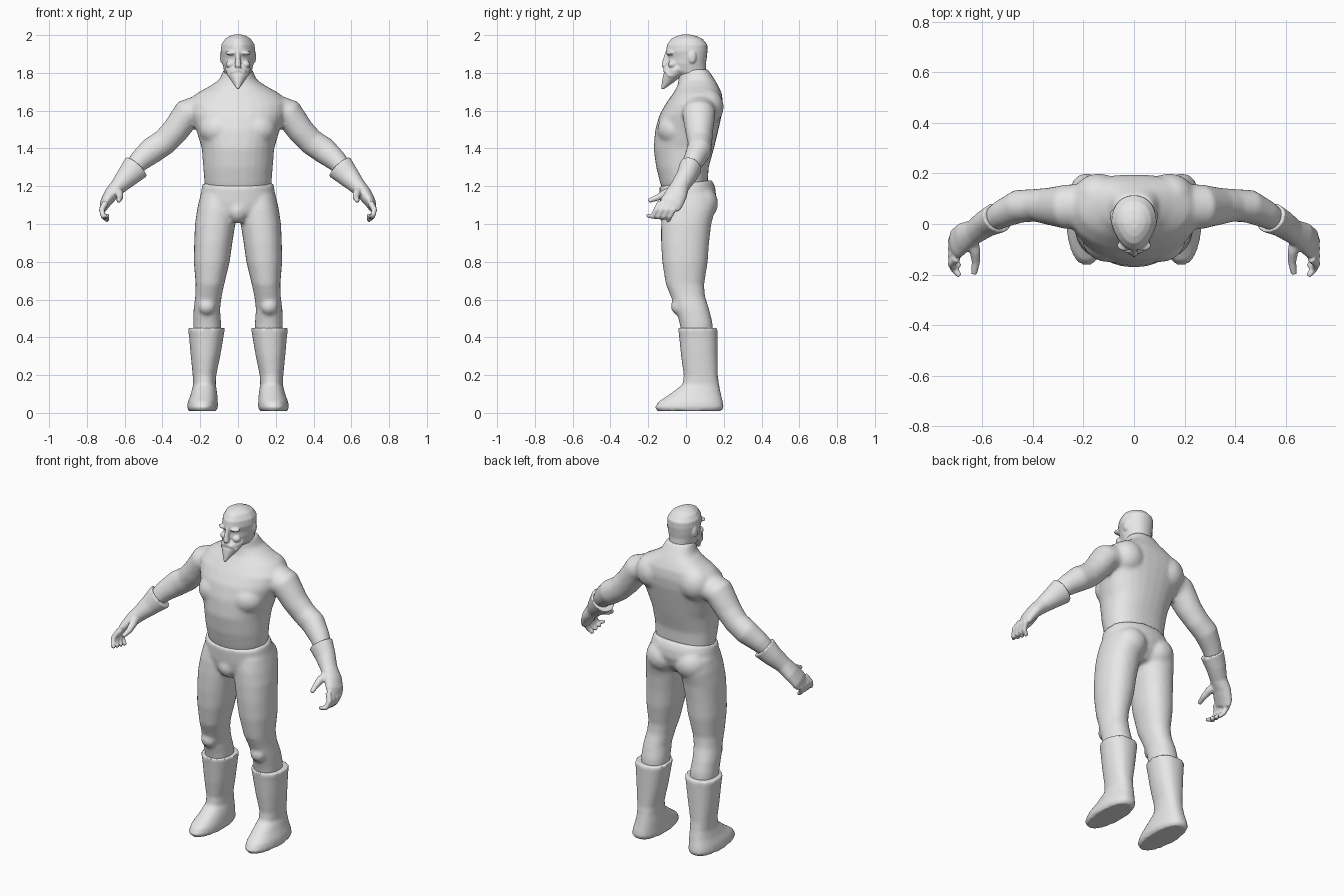
import bpy, bmesh, math
from mathutils import Vector, Matrix

grey = bpy.data.materials.new("plain_grey")
grey.diffuse_color = (0.8, 0.8, 0.8, 1)


def skin(bm, rings):
    """Join rings of points into a closed tube."""
    loops = [[bm.verts.new(p) for p in r] for r in rings]
    n = len(loops[0])
    for a, b in zip(loops, loops[1:]):
        for i in range(n):
            j = (i + 1) % n
            bm.faces.new((a[i], a[j], b[j], b[i]))
    bm.faces.new(loops[0][::-1])
    bm.faces.new(loops[-1])


def power(v, e):
    return math.copysign(abs(v) ** (2 / e), v)


def stack(bm, rows, e=2.2, n=28, back=0.0, taper=0.0, tilt=0.0):
    """Level slices: z, x min, x max, y front, y back."""
    rings = []
    for z, x0, x1, y0, y1 in rows:
        ring = []
        for i in range(n):
            t = 2 * math.pi * i / n
            c, s = power(math.cos(t), e), power(math.sin(t), e)
            x = (x0 + x1) / 2 + (x1 - x0) / 2 * c * (1 - taper * max(0, -s))
            y = (y0 + y1) / 2 + (y1 - y0) / 2 * s + back * c * c
            ring.append((x, y, z + tilt * s))
        rings.append(ring)
    skin(bm, rings)


def tube(bm, pts, n=20):
    """Limb along a path: x, y, z, radius along y, radius across."""
    ctr = [Vector(p[:3]) for p in pts]
    rings = []
    for k, p in enumerate(pts):
        d = (ctr[min(k + 1, len(pts) - 1)] - ctr[max(k - 1, 0)]).normalized()
        ref = Vector((0, 1, 0)) if abs(d.y) < 0.8 else Vector((0, 0, 1))
        u = (ref - d * ref.dot(d)).normalized()
        v = u.cross(d)
        rings.append([ctr[k] + v * p[4] * math.cos(2 * math.pi * i / n)
                      + u * p[3] * math.sin(2 * math.pi * i / n) for i in range(n)])
    skin(bm, rings)


def ball(bm, c, r):
    bmesh.ops.create_uvsphere(bm, u_segments=20, v_segments=12, radius=1,
                              matrix=Matrix.Translation(c) @ Matrix.Diagonal((*r, 1)))


def mirror(bm):
    """Copy everything so far to the other side."""
    new = bmesh.ops.duplicate(bm, geom=bm.verts[:] + bm.edges[:] + bm.faces[:])["geom"]
    for v in new:
        if isinstance(v, bmesh.types.BMVert):
            v.co.x *= -1


def finish(name, bm, voxel, smooth):
    """Fuse the overlapping masses into one soft skin."""
    bmesh.ops.recalc_face_normals(bm, faces=bm.faces)
    me = bpy.data.meshes.new(name)
    bm.to_mesh(me)
    bm.free()
    me.materials.append(grey)
    me.polygons.foreach_set("use_smooth", [True] * len(me.polygons))
    ob = bpy.data.objects.new(name, me)
    bpy.context.collection.objects.link(ob)
    m = ob.modifiers.new("fuse", "REMESH")
    m.mode, m.voxel_size, m.use_smooth_shade = "VOXEL", voxel, True
    s = ob.modifiers.new("soften", "SMOOTH")
    s.factor, s.iterations = 0.5, smooth
    return ob


# Upper body: arms, shoulder blades and chest, then trunk
bm = bmesh.new()
tube(bm, [(.17, .07, 1.615, .09, .08), (.27, .068, 1.583, .088, .08),
          (.335, .07, 1.49, .074, .072), (.39, .074, 1.433, .065, .07),
          (.455, .07, 1.39, .066, .071), (.52, .04, 1.335, .056, .058),
          (.57, .01, 1.28, .045, .045)])
ball(bm, (.14, .11, 1.62), (.10, .09, .10))
ball(bm, (.10, -.06, 1.50), (.105, .092, .09))
mirror(bm)
stack(bm, [(1.16, -.165, .165, -.12, .11), (1.22, -.178, .178, -.138, .115),
           (1.30, -.184, .184, -.158, .12), (1.40, -.192, .192, -.172, .148),
           (1.50, -.222, .222, -.163, .172), (1.58, -.252, .252, -.140, .190),
           (1.64, -.262, .262, -.105, .196), (1.69, -.222, .222, -.07, .19),
           (1.73, -.150, .150, -.045, .172), (1.765, -.098, .098, -.04, .152),
           (1.82, -.075, .075, -.035, .115)], back=.015)
finish("upper_body", bm, .011, 5)

# Pelvis and legs
bm = bmesh.new()
stack(bm, [(.40, .09, .235, -.02, .145), (.48, .09, .237, -.035, .14),
           (.55, .095, .235, -.055, .122), (.62, .086, .226, -.082, .100),
           (.68, .073, .224, -.107, .096), (.80, .044, .234, -.126, .115),
           (.90, .030, .232, -.132, .122), (1.0, .014, .228, -.132, .134),
           (1.08, .008, .216, -.128, .155), (1.15, .004, .20, -.115, .15)])
ball(bm, (.165, -.045, .565), (.045, .035, .045))
ball(bm, (.095, .085, 1.11), (.095, .085, .09))
mirror(bm)
stack(bm, [(1.02, -.06, .06, -.10, .10), (1.07, -.14, .14, -.13, .14),
           (1.13, -.202, .202, -.137, .16), (1.18, -.194, .194, -.14, .155),
           (1.217, -.186, .186, -.142, .138)], tilt=.016)
ball(bm, (0, -.085, 1.07), (.055, .06, .065))
finish("trousers", bm, .011, 4)

# Boots
bm = bmesh.new()
stack(bm, [(.01, .115, .262, -.152, .188), (.03, .106, .270, -.164, .20),
           (.06, .107, .265, -.145, .195), (.10, .110, .250, -.085, .185),
           (.15, .117, .237, -.018, .175), (.20, .115, .240, -.012, .168),
           (.30, .094, .250, -.026, .167), (.40, .077, .259, -.036, .167),
           (.45, .068, .266, -.042, .167)], e=2.4, taper=.12)
mirror(bm)
finish("boots", bm, .010, 2)

# Gloves with curled fingers and a thumb
bm = bmesh.new()
tube(bm, [(.538, .025, 1.303, .061, .075), (.585, .002, 1.252, .054, .06),
          (.63, -.03, 1.203, .049, .045), (.67, -.05, 1.16, .058, .038),
          (.70, -.075, 1.115, .062, .030), (.712, -.088, 1.085, .055, .02)])
for k in range(4):
    y = -.045 - .03 * k
    tube(bm, [(.70, y, 1.115, .017, .018), (.722, y - .022, 1.075, .016, .016),
              (.712, y - .042, 1.04, .015, .015),
              (.688, y - .05 - .007 * k, 1.015 + .010 * k, .011, .011)], n=10)
tube(bm, [(.645, -.06, 1.18, .028, .028), (.628, -.11, 1.162, .022, .022),
          (.625, -.15, 1.14, .017, .017), (.632, -.198, 1.122, .012, .012)], n=10)
mirror(bm)
finish("gloves", bm, .006, 3)

# Head: ears, brows, cheeks and moustache in pairs
bm = bmesh.new()
ball(bm, (.086, .032, 1.885), (.010, .022, .034))
ball(bm, (.036, -.085, 1.905), (.032, .022, .011))
ball(bm, (.040, -.072, 1.845), (.024, .022, .020))
tube(bm, [(0, -.108, 1.815, .014, .013), (.03, -.10, 1.808, .014, .011),
          (.05, -.082, 1.78, .008, .008)], n=10)
mirror(bm)
# Skull and neck
stack(bm, [(1.70, -.08, .08, -.02, .14), (1.78, -.075, .075, -.03, .125),
           (1.81, -.074, .074, -.085, .108), (1.85, -.083, .083, -.096, .106),
           (1.88, -.087, .087, -.094, .110), (1.915, -.091, .091, -.106, .114),
           (1.95, -.088, .088, -.100, .113), (1.98, -.068, .068, -.078, .088),
           (1.995, -.045, .045, -.05, .055), (2.003, -.018, .018, -.02, .02)],
      taper=.3)
# Pointed beard
stack(bm, [(1.715, -.007, .007, -.132, -.115), (1.75, -.030, .030, -.128, -.065),
           (1.785, -.055, .055, -.122, -.02), (1.815, -.066, .066, -.112, .01),
           (1.84, -.064, .064, -.09, .02)], taper=.25)
# Nose
tube(bm, [(0, -.095, 1.91, .014, .011), (0, -.108, 1.87, .015, .013),
          (0, -.114, 1.838, .017, .018), (0, -.105, 1.825, .012, .014)], n=10)
finish("head", bm, .005, 3)
